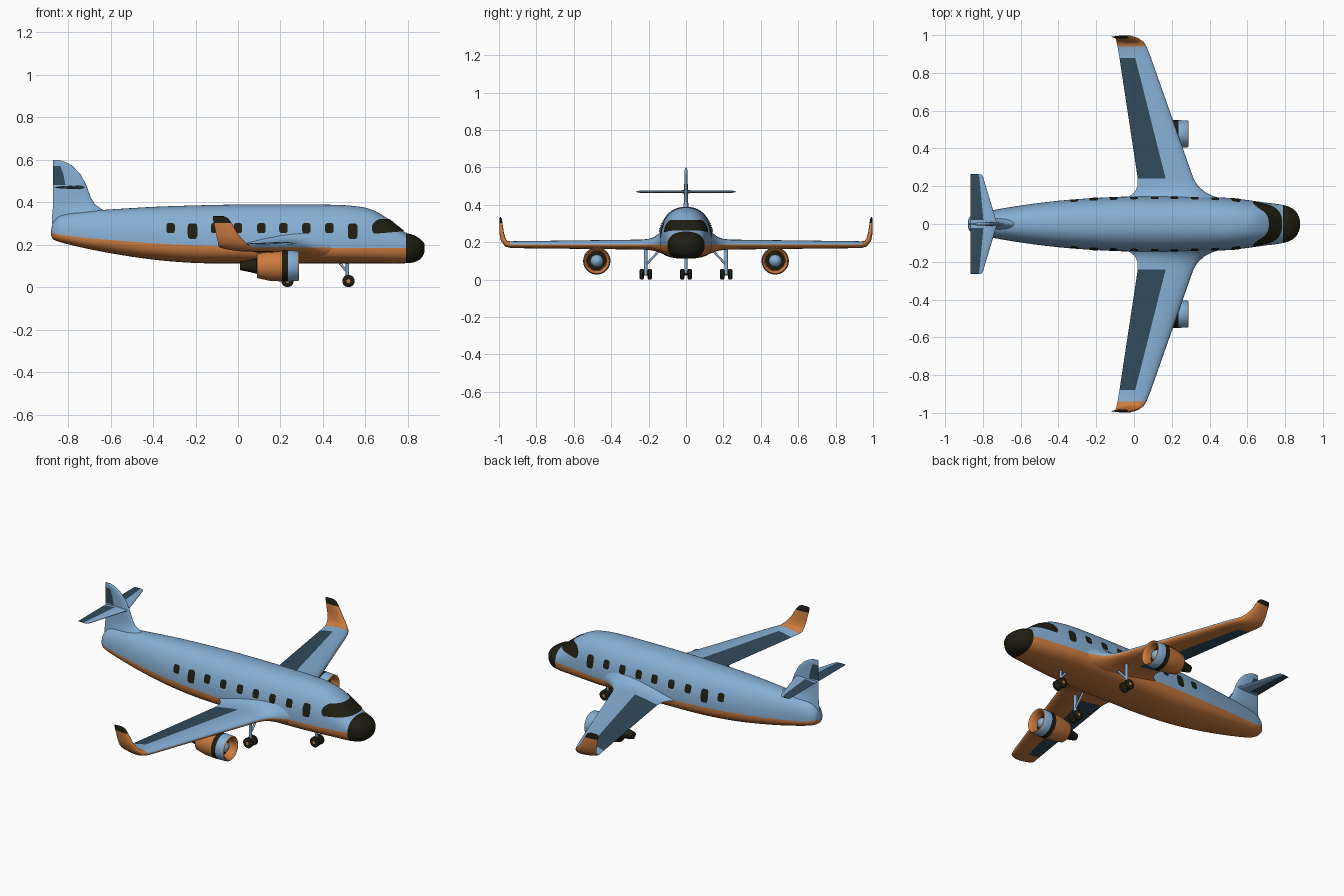
import bpy, bmesh, math
from mathutils import Vector

if "Cube" in bpy.data.objects:
    bpy.data.objects.remove(bpy.data.objects["Cube"])


def material(name, rgb):
    m = bpy.data.materials.new(name)
    m.diffuse_color = (*rgb, 1)
    m.use_nodes = True
    m.node_tree.nodes["Principled BSDF"].inputs["Base Color"].default_value = m.diffuse_color
    return m


MATS = [material("sky blue", (0.24, 0.43, 0.66)), material("orange", (0.60, 0.20, 0.05)),
        material("near black", (0.014, 0.013, 0.006)), material("slate blue", (0.03, 0.068, 0.105))]
BLUE, ORANGE, BLACK, SLATE = range(4)


def finish(name, bm, mirror=False, angle=40):
    me = bpy.data.meshes.new(name)
    for f in bm.faces:
        f.smooth = True
    bm.to_mesh(me)
    bm.free()
    for m in MATS:
        me.materials.append(m)
    me.set_sharp_from_angle(angle=math.radians(angle))
    ob = bpy.data.objects.new(name, me)
    bpy.context.collection.objects.link(ob)
    if mirror:
        mod = ob.modifiers.new("Mirror", 'MIRROR')
        mod.use_axis = (False, True, False)
        mod.use_mirror_merge = False
    return ob


def loft(name, rings, rule, mirror=False, angle=40):
    """Skin closed rings, cap both ends; rule(i, j) gives each face's colour."""
    bm = bmesh.new()
    vs = [[bm.verts.new(p) for p in r] for r in rings]
    n = len(rings[0])
    for i in range(len(vs) - 1):
        for j in range(n):
            k = (j + 1) % n
            f = bm.faces.new((vs[i][j], vs[i][k], vs[i + 1][k], vs[i + 1][j]))
            f.material_index = rule(i, j)
    for r, i in ((vs[0], 0), (vs[-1], len(vs) - 2)):
        bm.faces.new(r).material_index = rule(i, 0)
    bmesh.ops.recalc_face_normals(bm, faces=bm.faces)
    return finish(name, bm, mirror, angle)


def sheet(name, grid, hint, mat, mirror=False):
    """Thin painted patch lying on the skin, facing the hint direction."""
    bm = bmesh.new()
    vs = [[bm.verts.new(p) for p in r] for r in grid]
    for a, b in zip(vs, vs[1:]):
        for j in range(len(a) - 1):
            bm.faces.new((a[j], a[j + 1], b[j + 1], b[j])).material_index = mat
    bm.normal_update()
    if sum((f.normal.dot(Vector(hint)) for f in bm.faces)) < 0:
        bmesh.ops.reverse_faces(bm, faces=bm.faces)
    return finish(name, bm, mirror)


def turn(name, origin, axis, profile, mats, mirror=False, n=32):
    """Turned part: profile of (distance along axis, radius)."""
    o, ax = Vector(origin), Vector(axis).normalized()
    a = ax.orthogonal().normalized()
    b = ax.cross(a)
    ang = [2 * math.pi * j / n for j in range(n)]
    rings = [[o + ax * d + (a * math.cos(t) + b * math.sin(t)) * r for t in ang] for d, r in profile]
    return loft(name, rings, lambda i, j: mats[i], mirror)


def rod(name, p, q, r, mat=BLUE, mirror=False):
    d = Vector(q) - Vector(p)
    return turn(name, p, d, [(0, r), (d.length, r)], [mat], mirror, 14)


# Fuselage stations: x, bottom, colour split, top, half width
BODY = [(-.88, .243, .255, .268, .014), (-.872, .227, .255, .30, .035), (-.84, .213, .248, .335, .056),
        (-.75, .19, .236, .355, .073), (-.6, .16, .222, .366, .098), (-.4, .13, .207, .378, .123),
        (-.2, .114, .197, .385, .138), (0, .112, .19, .389, .146), (.3, .112, .187, .389, .146),
        (.5, .112, .185, .386, .138), (.6, .112, .184, .374, .127), (.65, .112, .184, .356, .12),
        (.7, .112, .184, .326, .113), (.75, .112, .184, .287, .107), (.79, .113, .185, .257, .1),
        (.83, .118, .187, .244, .087), (.86, .134, .188, .225, .063), (.874, .155, .188, .21, .035),
        (.879, .172, .188, .2, .013)]


def slope(i, k):
    a, b = BODY[max(i - 1, 0)], BODY[min(i + 1, len(BODY) - 1)]
    return (b[k] - a[k]) / (b[0] - a[0])


def body(x):
    """Smoothly interpolated (bottom, split, top, half width) at x."""
    i = max(k for k in range(len(BODY) - 1) if BODY[k][0] <= x + 1e-9 or k == 0)
    a, b = BODY[i], BODY[i + 1]
    h = b[0] - a[0]
    t = (x - a[0]) / h
    return [(1 + 2 * t) * (1 - t) ** 2 * a[k] + t * (1 - t) ** 2 * h * slope(i, k)
            + t * t * (3 - 2 * t) * b[k] + t * t * (t - 1) * h * slope(i + 1, k) for k in range(1, 5)]


PU, PL = 2.3, 2.5


def half_y(x, z):
    zb, zs, zt, w = body(x)
    return w * max(0, 1 - max(0, (z - zs) / (zt - zs)) ** PU) ** (1 / PU)


def body_ring(x, n=64):
    zb, zs, zt, w = body(x)
    out = []
    for j in range(n):
        t = 2 * math.pi * j / n
        c, s = math.cos(t), math.sin(t)
        e = 2 / (PU if j <= n // 2 else PL)
        out.append((x, math.copysign(abs(c) ** e, c) * w,
                    zs + math.copysign(abs(s) ** e, s) * (zt - zs if s > 0 else zs - zb)))
    return out


xs = [a[0] + (b[0] - a[0]) * k / 6 for a, b in zip(BODY, BODY[1:]) for k in range(6)] + [BODY[-1][0]]
loft("fuselage", [body_ring(x) for x in xs],
     lambda i, j: BLACK if xs[i] > .789 else BLUE if j < 32 else ORANGE)

# Cabin windows and doors
WINDOWS = [(x, .278, .02, .024) for x in (-.317, -.108, 0, .11, .214, .322, .43)]
for x, z, hx, hz in WINDOWS + [(-.214, .264, .023, .037), (.54, .264, .023, .037)]:
    grid = []
    for r in range(17):
        v = -math.cos(math.pi * r / 16)
        w = hx * max(.02, 1 - v ** 4) ** .25
        grid.append([(x + w * c / 4, half_y(x + w * c / 4, z + hz * v) + .003, z + hz * v) for c in range(-4, 5)])
    sheet("door" if hz > .03 else "cabin_window", grid, (0, 1, 0), BLACK, True)


# Wraparound windshield
def nose_x(z):
    lo, hi = .6, .82
    for _ in range(30):
        mid = (lo + hi) / 2
        lo, hi = (mid, hi) if body(mid)[2] > z else (lo, mid)
    return lo


grid = []
for r in range(13):
    v = r / 12
    row = []
    for c in range(-24, 25):
        t = c / 24
        lo = .25 + .012 * (1 - t * t)
        z = lo + (.318 - lo) * v
        xf, xr = nose_x(z), .625 + .035 * v ** 4 + .015 * (1 - v) ** 6
        x = xf - (xf - xr) * t * t
        row.append((x + .003, math.copysign(half_y(x, z), t) * 1.02 if c else 0, z + .002))
    grid.append(row)
sheet("windshield", grid, (1, 0, .5), BLACK)


# Aerofoil surfaces
NS, NR = 9, 5


def foil(y, z, angle, le, te, up, down, split=.5):
    us = [split * (k / NS) ** 2 for k in range(NS)] + [split + (1 - split) * k / NR for k in range(NR + 1)]
    f = [10 * (.2969 * u ** .5 - .126 * u - .3516 * u * u + .2843 * u ** 3 - .1016 * u ** 4) for u in us]
    a = math.radians(angle)

    def pt(k, h):
        return (le + (te - le) * us[k], y - math.sin(a) * h * f[k], z + math.cos(a) * h * f[k])
    n = len(us)
    return [pt(k, up) for k in range(n - 1, -1, -1)] + [pt(k, -down) for k in range(1, n - 1)]


def upper(j):
    return j < NS + NR


def rear(j):
    n = NS + NR
    return (n - 1 - j if j < n else j - n) >= NS


WING = [(.09, .187, 0, .55, -.14, .11, .06), (.12, .187, 0, .50, -.09, .088, .05), (.15, .187, 0, .415, -.02, .056, .04),
        (.17, .187, 0, .375, .005, .041, .033), (.20, .187, 0, .34, .018, .031, .028), (.24, .187, 0, .315, .02, .027, .026),
        (.88, .187, 0, .09, -.077, .019, .019), (.94, .187, 0, .066, -.087, .018, .018), (.962, .193, 20, .052, -.092, .016, .016),
        (.977, .215, 55, .03, -.095, .014, .015), (.985, .25, 80, .0, -.103, .011, .013), (.989, .302, 85, -.03, -.114, .008, .009),
        (.991, .325, 87, -.047, -.119, .006, .006), (.992, .334, 88, -.065, -.117, .002, .002)]


def wing_rule(i, j):
    if i >= 11:
        return BLACK
    if i >= 7:
        return ORANGE
    if i == 5 and rear(j):
        return SLATE
    return BLUE if upper(j) else ORANGE


loft("wing", [foil(*s) for s in WING], wing_rule, True, 50)

# Tail fin with rudder: z, leading x, trailing x, half thickness
FIN = [(.30, -.57, -.876, .052), (.34, -.60, -.875, .036), (.37, -.645, -.872, .02), (.39, -.674, -.871, .014),
       (.42, -.692, -.87, .011), (.48, -.714, -.87, .01), (.53, -.74, -.87, .009), (.57, -.778, -.87, .008),
       (.588, -.808, -.87, .007), (.597, -.835, -.87, .004), (.599, -.85, -.87, .002)]
loft("tail_fin", [foil(0, z, 90, le, te, h, h, .63) for z, le, te, h in FIN],
     lambda i, j: SLATE if 5 <= i < 7 and rear(j) else BLUE, False, 50)

# Tailplane with elevators
STAB = [(0, -.72, .009, .55), (.02, -.73, .008, .5), (.245, -.798, .006, .3), (.26, -.805, .004, .3), (.265, -.818, .002, .3)]
loft("tailplane", [foil(y, .47, 0, le, -.865, h, h, s) for y, le, h, s in STAB],
     lambda i, j: SLATE if i and rear(j) else BLUE, True, 50)

# Engines
turn("engine", (0, .477, .1), (1, 0, 0),
     [(.238, .002), (.238, .05), (.268, .053), (.284, .061), (.288, .067), (.283, .071), (.235, .073), (.207, .073),
      (.15, .07), (.09, .057), (.088, .036), (.05, .028), (.01, .02)],
     [BLACK, ORANGE, ORANGE, ORANGE, ORANGE, BLUE, BLACK, ORANGE, ORANGE, BLACK, BLACK, BLACK], True, 40)
turn("engine_spinner", (0, .477, .1), (1, 0, 0),
     [(.236, .034), (.25, .031), (.262, .022), (.269, .01), (.271, .001)], [BLUE] * 4, True)

# Landing gear
TYRE = [(-.011, .002), (-.011, .009), (-.012, .021), (-.007, .029), (.007, .029), (.012, .021), (.011, .009), (.011, .002)]
TYRE_MATS = [ORANGE] + [BLACK] * 5 + [ORANGE]
for y in (.194, .236):
    turn("main_wheel", (.233, y, .029), (0, 1, 0), TYRE, TYRE_MATS, True, 24)
rod("main_axle", (.233, .19, .029), (.233, .24, .029), .006, BLACK, True)
rod("main_strut", (.233, .215, .025), (.233, .215, .18), .009, BLUE, True)
rod("main_brace", (.233, .13, .17), (.233, .213, .08), .006, BLUE, True)
turn("nose_wheel", (.52, .02, .029), (0, 1, 0), TYRE, TYRE_MATS, True, 24)
rod("nose_axle", (.52, -.02, .029), (.52, .02, .029), .006, BLACK)
rod("nose_strut", (.515, 0, .025), (.515, 0, .13), .008)
rod("nose_brace", (.47, 0, .125), (.515, 0, .07), .006)
